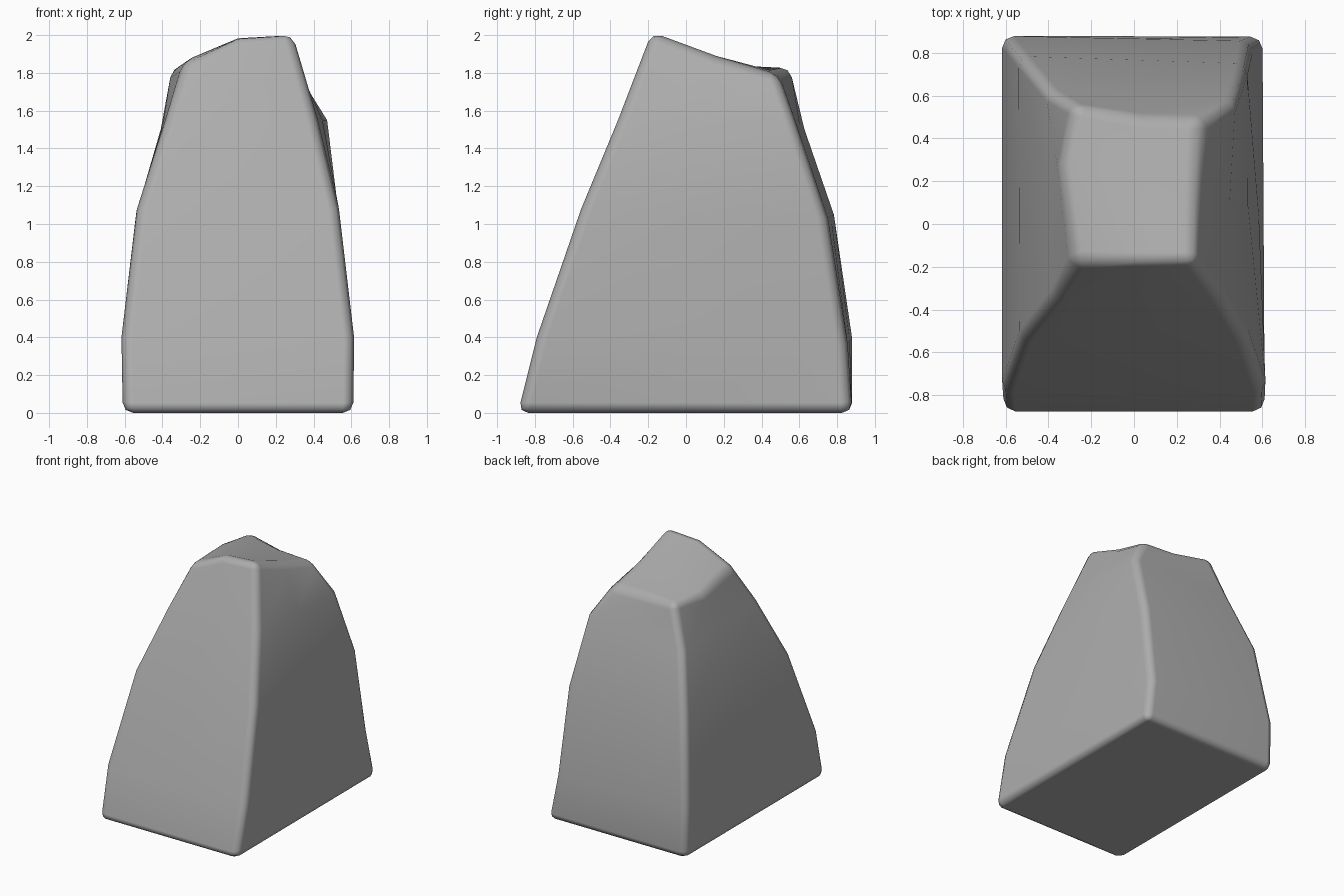
import bpy, bmesh

if "Cube" in bpy.data.objects:
    bpy.data.objects.remove(bpy.data.objects["Cube"])

# Corner rings from ground to crest: front-left, front-right, back-right, back-left
rings = [
    [(-.61, -.89, 0), (.61, -.89, 0), (.61, .88, 0), (-.61, .88, 0)],
    [(-.617, -.79, .4), (.617, -.79, .4), (.552, .855, .36), (-.617, .88, .4)],
    [(-.535, -.555, 1.08), (.535, -.555, 1.08), (.53, .75, 1.03), (-.54, .785, 1.05)],
    [(-.385, -.36, 1.55), (.42, -.36, 1.55), (.475, .575, 1.55), (-.41, .63, 1.5)],
    [(-.285, -.18, 1.86), (.29, -.18, 2.02), (.31, .49, 1.79), (-.275, .56, 1.835)],
]
# Crest edge midpoints: front, right, back, left
crest_mids = [(0, -.185, 2.0), (.295, .16, 1.89), (.03, .5, 1.8), (-.35, .3, 1.83)]

bm = bmesh.new()
loops = []
for i, ring in enumerate(rings):
    loop = []
    for k in range(4):
        a, b = ring[k], ring[(k + 1) % 4]
        mid = [(p + q) / 2 for p, q in zip(a, b)]
        if i == len(rings) - 1:
            mid = crest_mids[k]
        loop += [bm.verts.new(a), bm.verts.new(mid)]
    loops.append(loop)

# Side walls
for lo, hi in zip(loops, loops[1:]):
    for j in range(8):
        n = (j + 1) % 8
        bm.faces.new((lo[j], lo[n], hi[n], hi[j]))

# Flat base and dished top
bm.faces.new(loops[0][::-1])
top = loops[-1]
centre = bm.verts.new((0, .17, 1.885))
for k in range(0, 8, 2):
    bm.faces.new((top[k - 1], top[k], top[k + 1], centre))
bmesh.ops.recalc_face_normals(bm, faces=bm.faces)

mesh = bpy.data.meshes.new("rock")
bm.to_mesh(mesh)
bm.free()
mesh.shade_smooth()
rock = bpy.data.objects.new("rock", mesh)
bpy.context.collection.objects.link(rock)

# Dark stone colour
stone = bpy.data.materials.new("stone")
stone.diffuse_color = (.42, .42, .42, 1)
stone.use_nodes = True
stone.node_tree.nodes["Principled BSDF"].inputs["Base Color"].default_value = stone.diffuse_color
mesh.materials.append(stone)

# Worn, rounded edges
bevel = rock.modifiers.new("worn_edges", 'BEVEL')
bevel.width = .055
bevel.segments = 2
bevel.limit_method = 'ANGLE'
bevel.angle_limit = .6
rock.modifiers.new("face_shading", 'WEIGHTED_NORMAL')
